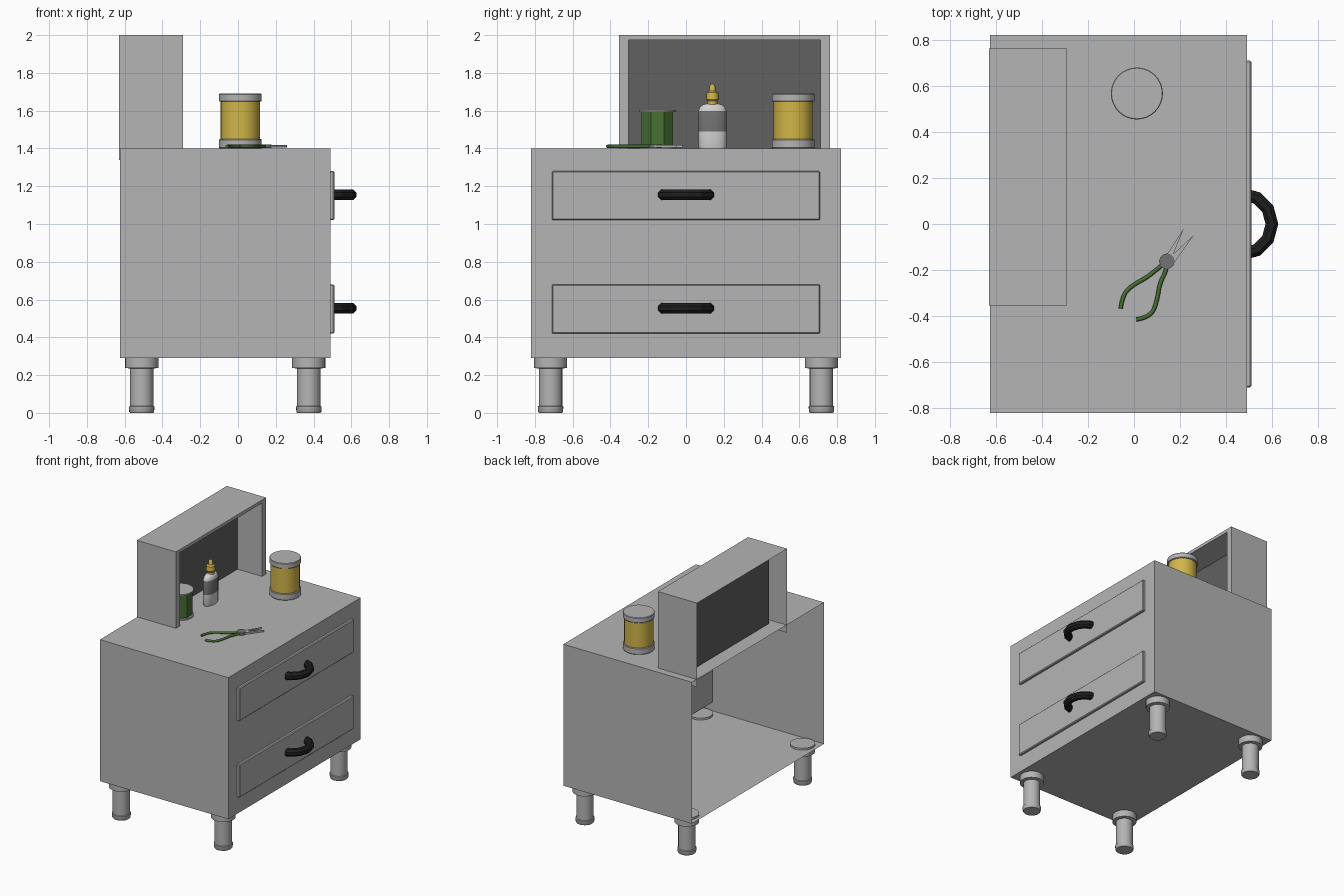
import bpy, bmesh, math
from mathutils import Vector

if "Cube" in bpy.data.objects:
    bpy.data.objects.remove(bpy.data.objects["Cube"])


def material(name, rgb):
    m = bpy.data.materials.new(name)
    m.diffuse_color = (*rgb, 1)
    m.use_nodes = True
    m.node_tree.nodes["Principled BSDF"].inputs["Base Color"].default_value = m.diffuse_color
    return m


GREY = material("light grey", (0.46, 0.46, 0.46))
DARK = material("dark grey", (0.12, 0.12, 0.12))
LABEL = material("label grey", (0.17, 0.17, 0.17))
BLACK = material("black", (0.013, 0.013, 0.013))
WHITE = material("off white", (0.65, 0.65, 0.65))
YELLOW = material("yellow", (0.64, 0.47, 0.065))
GREEN = material("green", (0.065, 0.16, 0.032))


def finish(name, bm, mats, smooth=None, normals=True):
    if normals:
        bmesh.ops.recalc_face_normals(bm, faces=bm.faces)
    me = bpy.data.meshes.new(name)
    bm.to_mesh(me)
    bm.free()
    ob = bpy.data.objects.new(name, me)
    bpy.context.collection.objects.link(ob)
    for m in mats:
        me.materials.append(m)
    if smooth:
        bpy.ops.object.select_all(action='DESELECT')
        ob.select_set(True)
        bpy.context.view_layer.objects.active = ob
        bpy.ops.object.shade_smooth_by_angle(angle=math.radians(smooth))
    return ob


def box(name, lo, hi, mat, bevel=0, open_back=False):
    bm = bmesh.new()
    bmesh.ops.create_cube(bm, size=1)
    lo, hi = Vector(lo), Vector(hi)
    for v in bm.verts:
        v.co = Vector([lo[i] + (v.co[i] + 0.5) * (hi[i] - lo[i]) for i in range(3)])
    if open_back:
        bmesh.ops.delete(bm, geom=[f for f in bm.faces if f.normal.x < -0.9], context='FACES')
    if bevel:
        bmesh.ops.bevel(bm, geom=[e for e in bm.edges if not e.is_boundary],
                        offset=bevel, segments=1, affect='EDGES')
    return finish(name, bm, [mat], normals=not open_back)


def lathe(name, profile, cx, cy, mats, seg=32, sx=1.0, smooth=35, rule=None, turn=0.0):
    """Revolve (radius, z) points about a vertical axis; rule maps z to a material slot."""
    bm = bmesh.new()
    rings = []
    for r, z in profile:
        rings.append([bm.verts.new((cx + sx * r * math.cos(a), cy + r * math.sin(a), z))
                      for a in (turn + 2 * math.pi * i / seg for i in range(seg))])
    for a, b in zip(rings, rings[1:]):
        for i in range(seg):
            j = (i + 1) % seg
            bm.faces.new((a[i], a[j], b[j], b[i]))
    bm.faces.new(rings[0][::-1])
    bm.faces.new(rings[-1])
    if rule:
        for f in bm.faces:
            f.material_index = rule(f.calc_center_median().z)
    return finish(name, bm, mats, smooth)


def prism(name, pts, z0, z1, mat):
    bm = bmesh.new()
    f = bm.faces.new([bm.verts.new((x, y, z0)) for x, y in pts])
    top = bmesh.ops.extrude_face_region(bm, geom=[f])['geom']
    for v in top:
        if isinstance(v, bmesh.types.BMVert):
            v.co.z = z1
    return finish(name, bm, [mat])


# Cabinet shell, open at the back (-x)
box("cabinet_body", (-0.625, -0.82, 0.29), (0.49, 0.82, 1.40), GREY, open_back=True)

# Drawers with curved pulls
for label, z in (("upper", 1.15), ("lower", 0.55)):
    box(label + "_drawer", (0.26, -0.71, z - 0.13), (0.51, 0.71, z + 0.13), GREY, bevel=0.006)
    bm = bmesh.new()
    rings = []
    for i in range(7):
        a = math.radians(-90 + 30 * i)
        ring = []
        for k in range(8):
            t = 2 * math.pi * (k + 0.5) / 8
            r = 0.131 + 0.03 * math.cos(t)
            ring.append(bm.verts.new((0.468 + r * math.cos(a), r * math.sin(a),
                                      z + 0.004 + 0.03 * math.sin(t))))
        rings.append(ring)
    for p, q in zip(rings, rings[1:]):
        for k in range(8):
            bm.faces.new((p[k], p[(k + 1) % 8], q[(k + 1) % 8], q[k]))
    bm.faces.new(rings[0])
    bm.faces.new(rings[-1])
    finish(label + "_drawer_pull", bm, [BLACK])

# Four turned legs
leg = [(0.062, 0), (0.066, 0.006), (0.068, 0.034), (0.062, 0.037), (0.062, 0.235),
       (0.088, 0.238), (0.088, 0.305)]
for x, xn in ((0.375, "front"), (-0.51, "back")):
    for y, yn in ((-0.717, "left"), (0.717, "right")):
        lathe(f"{xn}_{yn}_leg", leg, x, y, [GREY], seg=24)

# Hutch: outer shell, front rim and inner walls
bm = bmesh.new()


def arch(x, y0, y1, z0, z1):
    return [bm.verts.new((x, y, z)) for y, z in ((y0, z0), (y0, z1), (y1, z1), (y1, z0))]


rows = [arch(-0.63, -0.355, 0.762, 1.34, 2.0), arch(-0.29, -0.355, 0.762, 1.34, 2.0),
        arch(-0.29, -0.305, 0.712, 1.40, 1.975), arch(-0.505, -0.305, 0.712, 1.40, 1.975)]
for a, b in zip(rows, rows[1:]):
    for i in range(3):
        bm.faces.new((a[i], b[i], b[i + 1], a[i + 1]))
finish("hutch_shell", bm, [GREY], normals=False)
box("hutch_back_panel", (-0.508, -0.305, 1.40), (-0.503, 0.712, 1.975), DARK)

# Yellow jar with grey base and lid
lathe("jar_body", [(0.104, 1.44), (0.104, 1.66)], 0.0125, 0.567, [YELLOW])
for n, z0, z1 in (("jar_base", 1.40, 1.45), ("jar_lid", 1.648, 1.69)):
    lathe(n, [(0.11, z0), (0.113, z0 + 0.004), (0.113, z1 - 0.004), (0.11, z1)],
          0.0125, 0.567, [GREY])

# Green spool with thin flanges
lathe("spool_body", [(0.09, 1.405), (0.09, 1.596)], -0.397, -0.152, [GREEN], seg=8,
      turn=math.pi / 8)
for n, z in (("spool_base", 1.40), ("spool_top", 1.593)):
    lathe(n, [(0.098, z), (0.098, z + 0.011)], -0.397, -0.152, [GREY], seg=24)

# Flattened bottle with label band and nozzle
lathe("bottle", [(0.07, 1.40), (0.075, 1.41), (0.075, 1.49), (0.075, 1.598), (0.068, 1.615),
                 (0.055, 1.63), (0.03, 1.637)],
      -0.335, 0.14, [WHITE, LABEL], sx=0.53, smooth=50,
      rule=lambda z: 1 if 1.50 < z < 1.59 else 0)
lathe("bottle_nozzle", [(0.026, 1.63), (0.026, 1.65), (0.034, 1.66), (0.031, 1.695),
                        (0.018, 1.703), (0.014, 1.732), (0.006, 1.742)],
      -0.335, 0.14, [YELLOW], seg=16)

# Pliers: pivot, two jaws and two bent grips
lathe("pliers_pivot", [(0.034, 1.402), (0.034, 1.421)], 0.143, -0.162, [LABEL], seg=12)
prism("pliers_left_jaw", [(0.135, -0.145), (0.165, -0.145), (0.217, -0.018)], 1.404, 1.417, GREY)
prism("pliers_right_jaw", [(0.155, -0.145), (0.172, -0.172), (0.26, -0.048)], 1.404, 1.417, GREY)
grips = {
    "pliers_left_grip": [(0.135, -0.168), (0.117, -0.183), (0.057, -0.232), (-0.01, -0.268),
                         (-0.05, -0.31), (-0.058, -0.368)],
    "pliers_right_grip": [(0.145, -0.17), (0.141, -0.2), (0.111, -0.26), (0.102, -0.326),
                          (0.075, -0.405), (0.01, -0.415)],
}
for name, pts in grips.items():
    cu = bpy.data.curves.new(name, 'CURVE')
    cu.dimensions = '3D'
    cu.bevel_depth = 0.009
    cu.bevel_resolution = 2
    cu.use_fill_caps = True
    sp = cu.splines.new('NURBS')
    sp.points.add(len(pts) - 1)
    for p, (x, y) in zip(sp.points, pts):
        p.co = (x, y, 1.411, 1)
    sp.use_endpoint_u = True
    sp.order_u = 3
    sp.resolution_u = 5
    cu.materials.append(GREEN)
    ob = bpy.data.objects.new(name, cu)
    bpy.context.collection.objects.link(ob)
    bpy.ops.object.select_all(action='DESELECT')
    ob.select_set(True)
    bpy.context.view_layer.objects.active = ob
    bpy.ops.object.convert(target='MESH')
